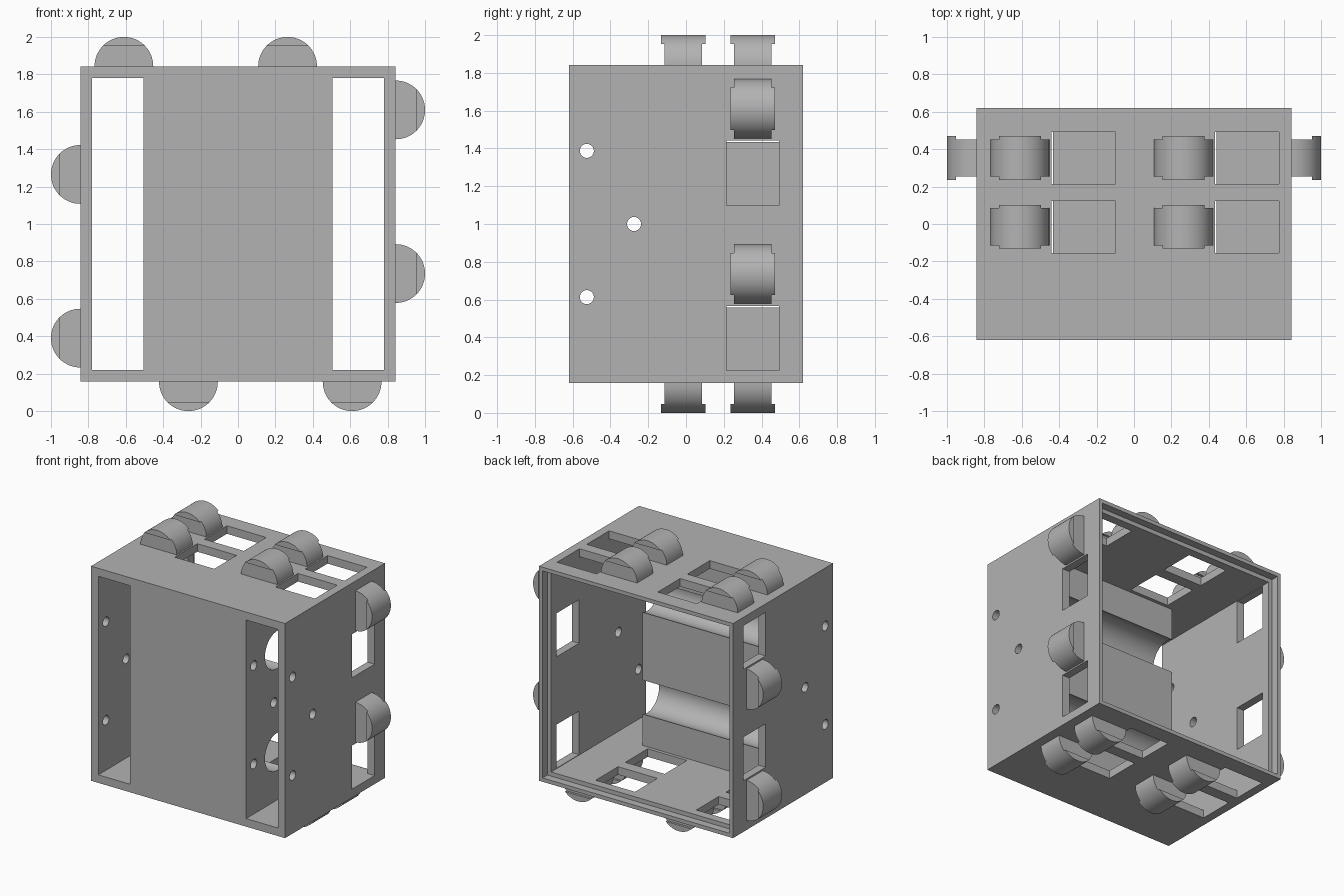
import bpy, bmesh, math
from mathutils import Matrix, Vector

if "Cube" in bpy.data.objects:
    bpy.data.objects.remove(bpy.data.objects["Cube"], do_unlink=True)

grey = bpy.data.materials.new("plain grey")
grey.use_nodes = True
colour = (0.45, 0.45, 0.45, 1)
grey.diffuse_color = colour
grey.node_tree.nodes["Principled BSDF"].inputs["Base Color"].default_value = colour

HALF = 0.843      # half of the square housing
WALL = 0.063
DEPTH = 0.62      # half depth along y
INNER = HALF - WALL
CORE = 0.505      # half width of the central block
RADIUS = 1 - HALF
CENTRE = Matrix.Translation((0, 0, 1))


def add_prism(bm, points, vector, matrix=Matrix()):
    """Extrude a closed outline of 3D points along a vector."""
    face = bm.faces.new([bm.verts.new(matrix @ Vector(p)) for p in points])
    ext = bmesh.ops.extrude_face_region(bm, geom=[face])
    moved = [v for v in ext["geom"] if isinstance(v, bmesh.types.BMVert)]
    bmesh.ops.translate(bm, verts=moved, vec=matrix.to_3x3() @ Vector(vector))


def add_box(bm, size, matrix):
    bmesh.ops.create_cube(bm, size=1, matrix=matrix @ Matrix.Diagonal((*size, 1)))


def add_rod(bm, radius, length, y, z):
    """Cylinder along x."""
    place = Matrix.Translation((0, y, z)) @ Matrix.Rotation(math.pi / 2, 4, "Y")
    bmesh.ops.create_cone(bm, cap_ends=True, segments=48, radius1=radius,
                          radius2=radius, depth=length, matrix=place)


def finish(bm, name):
    bmesh.ops.recalc_face_normals(bm, faces=bm.faces)
    mesh = bpy.data.meshes.new(name)
    bm.to_mesh(mesh)
    bm.free()
    mesh.materials.append(grey)
    obj = bpy.data.objects.new(name, mesh)
    bpy.context.collection.objects.link(obj)
    return obj


def activate(obj):
    bpy.ops.object.select_all(action="DESELECT")
    obj.select_set(True)
    bpy.context.view_layer.objects.active = obj


def cut(target, bm):
    cutter = finish(bm, "cutter")
    cutter.hide_render = True
    mod = target.modifiers.new("cut", "BOOLEAN")
    mod.operation, mod.solver, mod.object = "DIFFERENCE", "EXACT", cutter
    activate(target)
    bpy.ops.object.modifier_apply(modifier=mod.name)
    bpy.data.objects.remove(cutter, do_unlink=True)


# Housing block
bm = bmesh.new()
add_box(bm, (2 * HALF, 2 * DEPTH, 2 * HALF), CENTRE)
housing = finish(bm, "housing")

# Rear cavity with two slots running out through the front
back, front, rear = 0.7, -0.7, -0.18
outline = [(-INNER, front), (-CORE, front), (-CORE, rear), (CORE, rear),
           (CORE, front), (INNER, front), (INNER, back), (-INNER, back)]
bm = bmesh.new()
add_prism(bm, [(x, y, 1 - INNER) for x, y in outline], (0, 0, 2 * INNER))
cut(housing, bm)

# Shallow step around the rear opening
bm = bmesh.new()
step = 2 * (HALF - 0.03)
add_box(bm, (step, 0.2, step), Matrix.Translation((0, DEPTH + 0.04, 1)))
cut(housing, bm)

# Round channels across the central block
bm = bmesh.new()
for z in (0.6, 1.4):
    add_rod(bm, 0.147, 2 * CORE + 0.1, -0.24, z)
cut(housing, bm)

# Screw holes through walls and block
bm = bmesh.new()
for y, z in ((-0.525, 0.613), (-0.525, 1.387), (-0.275, 1.0)):
    add_rod(bm, 0.037, 2, y, z)
cut(housing, bm)

# Each side is the same layout turned about the y axis
sides = [("top", 0), ("left", 1), ("bottom", 2), ("right", 3)]
slots = []
for side, turn in sides:
    matrix = CENTRE @ Matrix.Rotation(turn * math.pi / 2, 4, "Y")
    rows = (0.353, -0.015) if turn % 2 == 0 else (0.353,)
    for y in rows:
        for x in (-0.61, 0.265):
            slots.append((side, matrix, x, y))

# Latch windows
bm = bmesh.new()
for side, matrix, x, y in slots:
    add_box(bm, (0.342, 0.278, 0.2),
            matrix @ Matrix.Translation((x + 0.34, y, HALF - 0.03)))
cut(housing, bm)
activate(housing)
bpy.ops.object.shade_smooth_by_angle(angle=math.radians(30))


# Half-round latches with a wider cap
def arc(start, end, y, steps=32):
    angles = [start + (end - start) * i / steps for i in range(steps + 1)]
    return [(RADIUS * math.cos(a), y, HALF + RADIUS * math.sin(a)) for a in angles]


chord = math.asin(0.11 / RADIUS)
for number, (side, matrix, x, y) in enumerate(slots):
    place = matrix @ Matrix.Translation((x, y, 0))
    bm = bmesh.new()
    add_prism(bm, arc(0, math.pi, -0.1), (0, 0.2, 0), place)
    add_prism(bm, arc(chord, math.pi - chord, -0.117), (0, 0.234, 0), place)
    latch = finish(bm, f"{side}_latch_{number}")
    activate(latch)
    bpy.ops.object.shade_smooth_by_angle(angle=math.radians(30))
